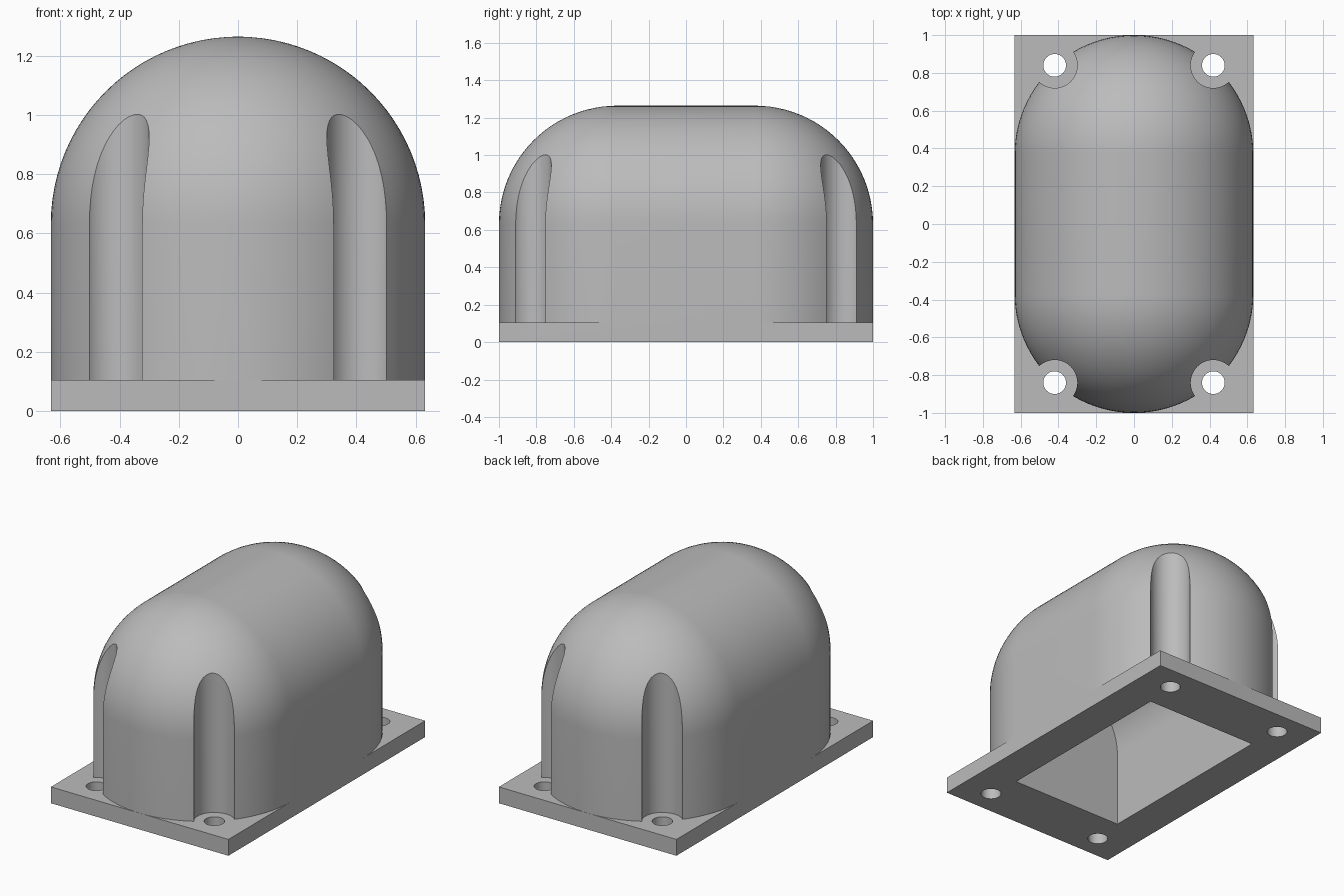
import bpy, bmesh, math

if "Cube" in bpy.data.objects:
    bpy.data.objects.remove(bpy.data.objects["Cube"], do_unlink=True)

R = 0.632            # dome radius and half width
LENGTH = 1.0         # half length
PLATE = 0.105        # plate thickness
BOLT = (0.42, 0.84)  # bolt position in each quadrant
SEG = 48             # segments per half turn

grey = bpy.data.materials.new("plain grey")
grey.use_nodes = True
colour = (0.5, 0.5, 0.5, 1)
grey.diffuse_color = colour
grey.node_tree.nodes["Principled BSDF"].inputs["Base Color"].default_value = colour


def loft(name, rings):
    """Skin closed rings of equal point count and cap both ends."""
    bm = bmesh.new()
    loops = [[bm.verts.new(p) for p in ring] for ring in rings]
    n = len(loops[0])
    for a, b in zip(loops, loops[1:]):
        for i in range(n):
            j = (i + 1) % n
            bm.faces.new((a[i], a[j], b[j], b[i]))
    bm.faces.new(loops[0][::-1])
    bm.faces.new(loops[-1])
    bmesh.ops.remove_doubles(bm, verts=bm.verts, dist=1e-5)
    bmesh.ops.recalc_face_normals(bm, faces=bm.faces)
    mesh = bpy.data.meshes.new(name)
    bm.to_mesh(mesh)
    bm.free()
    mesh.materials.append(grey)
    obj = bpy.data.objects.new(name, mesh)
    bpy.context.collection.objects.link(obj)
    return obj


def stadium(r, z):
    half = LENGTH - R
    pts = []
    for side in (1, -1):
        for i in range(SEG + 1):
            a = math.pi * i / SEG
            pts.append((side * r * math.cos(a), side * (half + r * math.sin(a)), z))
    return pts


def rod(name, x, y, r, z0, z1):
    turn = [2 * math.pi * i / SEG for i in range(SEG)]
    return loft(name, [[(x + r * math.cos(a), y + r * math.sin(a), z) for a in turn]
                       for z in (z0, z1)])


def combine(obj, tool, operation):
    mod = obj.modifiers.new("cut", "BOOLEAN")
    mod.operation = operation
    mod.solver = "EXACT"
    mod.object = tool
    bpy.ops.object.select_all(action="DESELECT")
    bpy.context.view_layer.objects.active = obj
    obj.select_set(True)
    bpy.ops.object.modifier_apply(modifier=mod.name)
    bpy.data.objects.remove(tool, do_unlink=True)


# Domed body: straight walls, then rounded over to a ridge line
steps = 24
rings = [stadium(R, PLATE)]
for k in range(steps):
    a = math.pi / 2 * k / steps
    rings.append(stadium(R * math.cos(a), R + R * math.sin(a)))
body = loft("domed_housing", rings + [stadium(0.012, 2 * R)])

# Mounting plate
plate = loft("mounting_plate", [[(-R, -LENGTH, z), (R, -LENGTH, z), (R, LENGTH, z), (-R, LENGTH, z)]
                                for z in (0, PLATE)])

# Bolt clearance grooves in the body, bolt holes in the plate
corners = [(sx * BOLT[0], sy * BOLT[1]) for sx in (1, -1) for sy in (1, -1)]
for x, y in corners:
    combine(body, rod("groove_cutter", x, y, 0.12, -0.1, 1.5), "DIFFERENCE")
    combine(plate, rod("hole_cutter", x, y, 0.06, -0.1, 0.3), "DIFFERENCE")
combine(body, plate, "UNION")

# Arched cavity, open below, with flat end walls
HALF_W, HALF_L, SPRING = 0.398, 0.63, 0.486
arch = [(HALF_W, -0.1), *[(HALF_W * math.cos(math.pi * i / SEG), SPRING + HALF_W * math.sin(math.pi * i / SEG))
                          for i in range(SEG + 1)], (-HALF_W, -0.1)]
cavity = loft("cavity_cutter", [[(x, y, z) for x, z in arch] for y in (-HALF_L, HALF_L)])
combine(body, cavity, "DIFFERENCE")

bpy.ops.object.select_all(action="DESELECT")
body.select_set(True)
bpy.context.view_layer.objects.active = body
bpy.ops.object.shade_smooth_by_angle(angle=math.radians(30))
